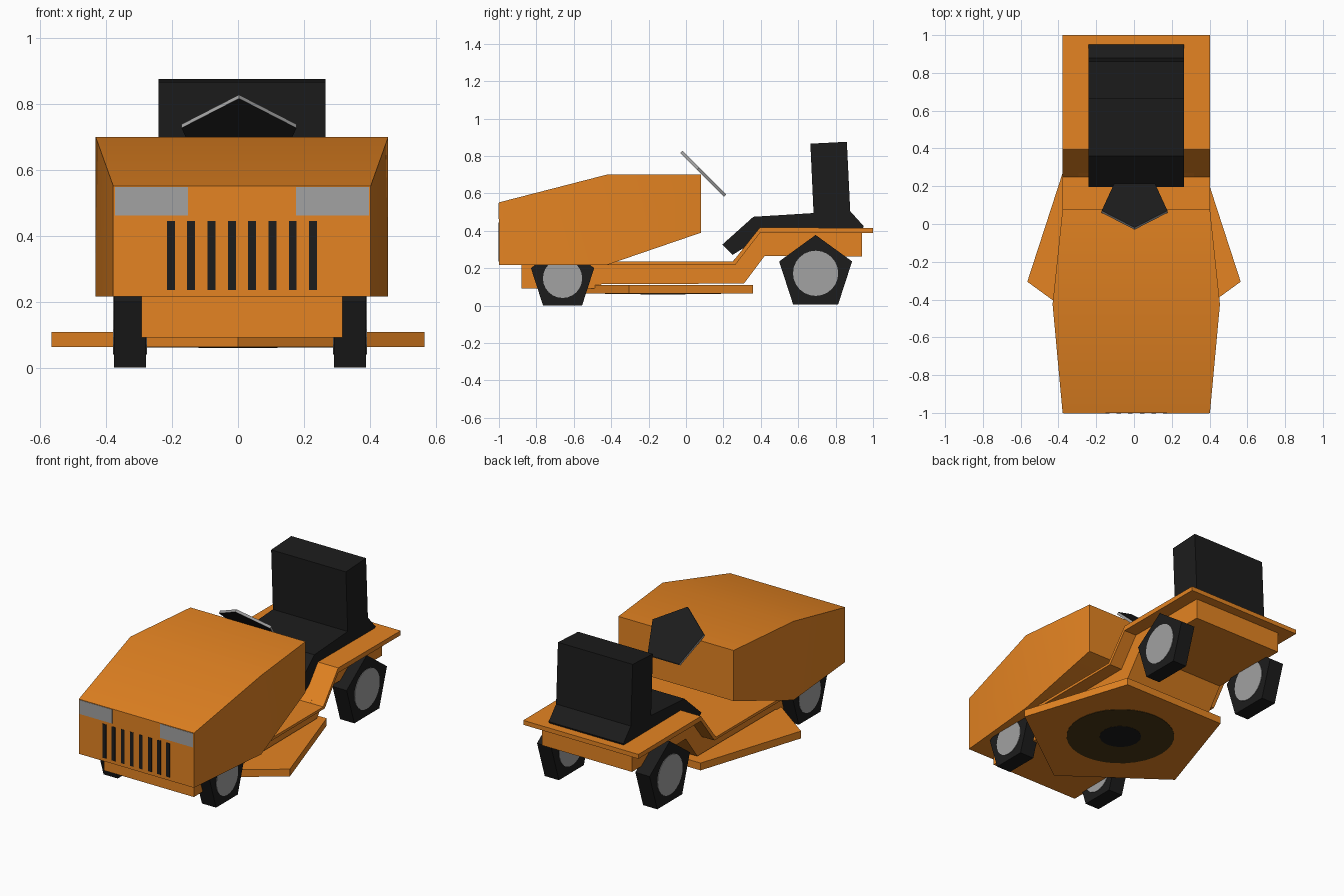
import bpy, bmesh, math
from mathutils import Matrix, Vector

if "Cube" in bpy.data.objects:
    bpy.data.objects.remove(bpy.data.objects["Cube"])


def material(name, rgb):
    m = bpy.data.materials.new(name)
    m.diffuse_color = (*rgb, 1)
    m.use_nodes = True
    m.node_tree.nodes["Principled BSDF"].inputs["Base Color"].default_value = m.diffuse_color
    return m


ORANGE = material("orange paint", (0.78, 0.23, 0.016))
BLACK = material("black rubber", (0.0115, 0.0115, 0.0115))
GREY = material("grey metal", (0.36, 0.36, 0.36))
CX = 0.012  # body centre line


def finish(name, bm, *mats):
    bmesh.ops.recalc_face_normals(bm, faces=bm.faces)
    me = bpy.data.meshes.new(name)
    bm.to_mesh(me)
    bm.free()
    for m in mats:
        me.materials.append(m)
    ob = bpy.data.objects.new(name, me)
    bpy.context.collection.objects.link(ob)
    return ob


def loft(name, rings, *mats):
    """Bridge equal-length rings of points and cap both ends."""
    bm = bmesh.new()
    vs = [[bm.verts.new(p) for p in r] for r in rings]
    n = len(rings[0])
    for a, b in zip(vs, vs[1:]):
        for i in range(n):
            j = (i + 1) % n
            bm.faces.new((a[i], a[j], b[j], b[i]))
    bm.faces.new(vs[0])
    bm.faces.new(vs[-1])
    return finish(name, bm, *mats)


def side_profile(name, pts, x0, x1, mat):
    return loft(name, [[(x, y, z) for y, z in pts] for x in (x0, x1)], mat)


def box(name, x0, x1, y0, y1, z0, z1, mat):
    return side_profile(name, [(y0, z0), (y1, z0), (y1, z1), (y0, z1)], x0, x1, mat)


def prism(name, centre, radius, depth, sides, matrix, *mats):
    """Regular prism along local z, first corner on local +y."""
    rings = []
    for h in (-depth / 2, depth / 2):
        ring = []
        for i in range(sides):
            a = 2 * math.pi * i / sides
            p = Vector((radius * math.sin(a), radius * math.cos(a), h))
            ring.append(Vector(centre) + matrix @ p)
        rings.append(ring)
    return loft(name, rings, *mats)


# Hood, smooth over its shallow creases
hood = loft("hood", [[(CX - w, y, lo), (CX + w, y, lo), (CX + w, y, hi), (CX - w, y, hi)]
                     for y, w, lo, hi in ((-1, 0.39, 0.217, 0.552),
                                          (-0.425, 0.443, 0.217, 0.70),
                                          (0.08, 0.39, 0.39, 0.70))], ORANGE)
hood.data.shade_smooth()
hood.data.set_sharp_from_angle(angle=math.radians(30))

# Headlights and grille slots on the nose
for side, s in (("left", -1), ("right", 1)):
    xs = sorted((CX + s * 0.163, CX + s * 0.385))
    box(side + "_headlight", *xs, -1.002, -0.996, 0.463, 0.549, GREY)
for i in range(8):
    x = CX + (i - 3.5) * 0.0615
    box("grille_slot_%d" % (i + 1), x - 0.012, x + 0.012, -1.002, -0.996, 0.237, 0.445, BLACK)

# Chassis and the stepped floor and fender plate
side_profile("chassis", [(-0.88, 0.092), (-0.49, 0.092), (-0.45, 0.115), (0.31, 0.118),
                         (0.42, 0.265), (0.94, 0.262), (0.94, 0.395), (0.385, 0.395),
                         (0.24, 0.225), (-0.88, 0.22)], CX - 0.305, CX + 0.305, ORANGE)
side_profile("floor_plate", [(-0.42, 0.218), (0.265, 0.22), (0.395, 0.388), (1, 0.388),
                             (1, 0.415), (0.395, 0.418), (0.25, 0.235), (-0.42, 0.235)],
             CX - 0.39, CX + 0.39, ORANGE)

# Seat
side_profile("seat", [(0.195, 0.327), (0.36, 0.475), (0.682, 0.495), (0.665, 0.866),
                      (0.86, 0.876), (0.878, 0.505), (0.95, 0.425), (0.94, 0.39),
                      (0.40, 0.365), (0.25, 0.272)], CX - 0.253, CX + 0.253, BLACK)

# Five-sided wheels with round hubs showing on both faces
AXLE = Matrix(((0, 0, 1), (1, 0, 0), (0, 1, 0)))  # local z -> x, local y -> z
for end, y, z, r, hub in (("front", -0.66, 0.146, 0.178, 0.105),
                          ("rear", 0.693, 0.173, 0.205, 0.121)):
    for side, s in (("left", -1), ("right", 1)):
        c = (0.006 + s * 0.333, y, z)
        prism("%s_%s_wheel" % (end, side), c, r, 0.096, 5, AXLE, BLACK)
        prism("%s_%s_hub" % (end, side), c, hub, 0.102, 24, AXLE, GREY)

# Steering wheel: corner pointing up and forward, black faces, grey rim
TURN = Matrix.Rotation(math.pi, 3, 'Z')
steer = prism("steering_wheel", (0.003, 0.105, 0.693), 0.183, 0.016, 5,
              Matrix.Rotation(math.radians(-45), 3, 'X') @ TURN, BLACK, GREY)
for p in steer.data.polygons:
    p.material_index = 1 if len(p.vertices) == 4 else 0

# Mower deck, corner to the front, with the blade disc and hub underneath
prism("mower_deck", (0, -0.122, 0.087), 0.594, 0.045, 5, TURN, ORANGE)
prism("blade_disc", (0, -0.122, 0.0635), 0.31, 0.003, 32, TURN,
      material("dark brown", (0.07, 0.038, 0.007)))
prism("blade_hub", (0, -0.122, 0.062), 0.12, 0.003, 16, TURN, BLACK)
